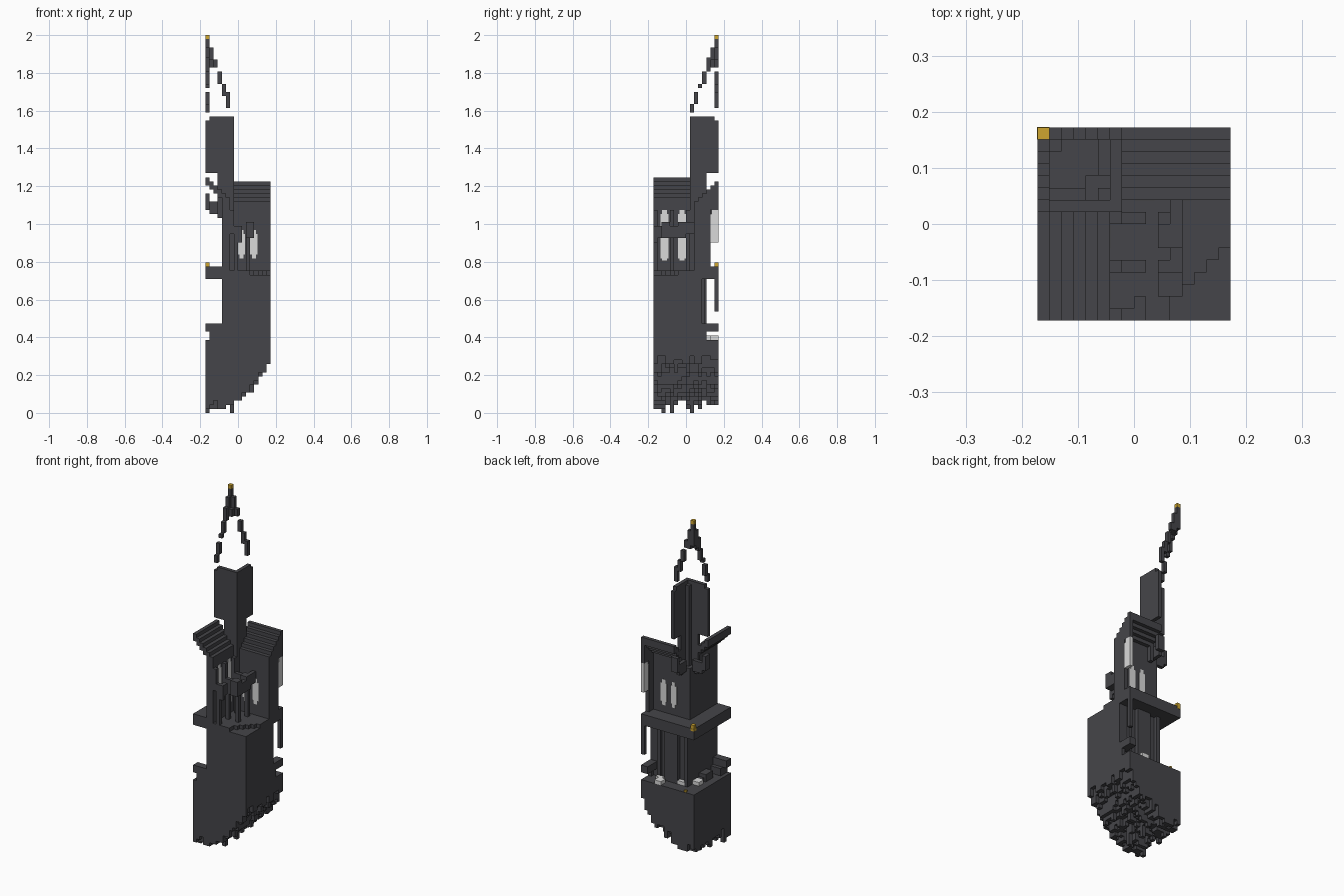
import bpy, bmesh, math, random

old = bpy.data.objects.get("Cube")
if old:
    bpy.data.objects.remove(old, do_unlink=True)

random.seed(4)
V = 2 / 93          # block size
N = 16              # blocks per side


def material(name, rgb):
    m = bpy.data.materials.new(name)
    m.use_nodes = True
    m.diffuse_color = (*rgb, 1)
    m.node_tree.nodes["Principled BSDF"].inputs["Base Color"].default_value = (*rgb, 1)
    return m


STONE = material("dark stone", (0.06, 0.06, 0.067))
GLASS = material("pale glass", (0.7, 0.7, 0.7))
GOLD = material("gold", (0.62, 0.38, 0.03))


def build(name, boxes, mat=STONE):
    """One object from boxes given as x, y and z block ranges."""
    bm = bmesh.new()
    for x0, x1, y0, y1, z0, z1 in boxes:
        geo = bmesh.ops.create_cube(bm, size=1)["verts"]
        for v in geo:
            v.co.x = ((x1 if v.co.x > 0 else x0) - N / 2) * V
            v.co.y = ((y1 if v.co.y > 0 else y0) - N / 2) * V
            v.co.z = (z1 if v.co.z > 0 else z0) * V
    me = bpy.data.meshes.new(name)
    bm.to_mesh(me)
    bm.free()
    me.materials.append(mat)
    ob = bpy.data.objects.new(name, me)
    bpy.context.collection.objects.link(ob)
    return ob


def swap(b):
    """Reflect a box across the diagonal through the spire corner."""
    x0, x1, y0, y1, z0, z1 = b
    return (N - y1, N - y0, N - x1, N - x0, z0, z1)


def both(boxes):
    return boxes + [swap(b) for b in boxes]


# Rock base with a ragged underside that climbs towards +x
ragged = [0, 0, 0, 1, 0, 1, 2, 2, 0, 1, 1, 0, 2, 1, 1, 1]
rock = []
for i in range(N):
    for j in range(N):
        low = 1 + ragged[j] * (1 if i < 11 else 0.3)
        if i > 4:
            low += (i - 4) ** 1.08 * 0.55
        if i > 11:
            low += (i - 11) * 0.8
        low += random.choice((0, 0, 0, 1, 1, 2))
        rock.append((i, i + 1, j, j + 1, round(low), 18))
rock += [(0, 1, 2, 3, 0, 8), (6, 7, 4, 5, 0, 8), (6, 7, 9, 10, 0, 8)]
build("rock_base", rock)

# Solid corner block and the L-shaped gallery floor
build("corner_block", [(4, 16, 0, 12, 18, 34)])
build("gallery_floor", both([(0, 4, 0, 16, 33, 36)]))
build("inner_terrace", [(4, 11, 0, 12, 34, 35)]
      + [(i, i + 1, i - 9, 12, 34, 35) for i in range(11, N)])

# Ledges at the open ends
build("end_ledges", both([(0, 4, 0, 2, 20, 22), (1, 4, 0, 3, 18, 20)])[:3]
      + [(15, 16, 12, 13, 18, 20)])
build("hanging_post", [(15, 16, 15, 16, 25, 33)])

# Hall columns
build("hall_columns", [(7, 11, 12, 13, 18, 33), (12.5, 13.5, 12, 12.6, 18, 33),
                       (4, 5, 12, 13, 18, 33)])
build("floor_stones", [(2, 4, 5, 8, 18, 20), (2.5, 4, 8, 9, 18, 19)])
build("pale_floor_stones", [(10, 12, 14, 16, 18, 19), (11, 13, 13, 14, 18, 19),
                            (5, 7, 12, 13, 18, 19), (2, 4, 9, 11, 18, 19)], GLASS)

# Wing walls with tall windows
build("wing_wall_y", [(4, 6, 0, 9, 34, 52)])
build("wing_wall_x", [(7, 16, 10, 12, 34, 52)])
windows = []
for a, b in ((1.7, 3.7), (6, 8)):
    windows += [(5, 6.05, a, b, 38, 49), (5, 6.05, a + 0.4, b - 0.4, 37.5, 50)]
for a, b in ((8, 9.7), (11, 12.8)):
    windows += [(a, b, 9.95, 12.1, 39, 44), (a + 0.4, b - 0.4, 9.95, 12.1, 38, 45)]
build("windows", windows, GLASS)

# End wall with its window
build("end_wall", [(15, 16, 12, 14, 36, 53), (15, 16, 14, 16, 50, 55)])
build("end_window", [(15.1, 16, 14, 16, 42, 49), (15.1, 16, 14.3, 16, 49, 50)], GLASS)

# Stepped roofs of both wings
build("roof_y", [(s, s + 1, 0, 10, 56 - s, 58 - s) for s in range(6)])
build("roof_x", [(6, 16, 15 - s, 16 - s, 55 - s, 57 - s) for s in range(6)])

# Flying buttresses with piers and broken linking beams
fly = []
for j in (0, 4, 8):
    fly += [(7, 8, j, j + 1, 34, 46), (6, 7, j, j + 1, 46, 50),
            (6, 9, j, j + 1, 44, 46), (8, 9, j, j + 1, 42, 45)]
fly += [(10, 12, 6, 8, 43, 47), (11, 12, 4, 6, 43, 46), (10, 12, 2, 4, 43, 47),
        (11, 12, 8, 10, 44, 47), (10, 11, 4, 5, 34, 46), (10, 11, 8, 9, 34, 46),
        (8, 9, 1, 2, 43, 46)]
build("flying_buttresses", fly)

# Crossing pier and tower walls
build("crossing_pier", [(4, 7, 9, 12, 34, 50), (5, 7, 9, 11, 50, 72)])
build("tower_walls", both([(3, 7, 9, 10, 48, 73), (1, 3, 9, 10, 59, 73),
                           (0, 1, 9, 10, 59, 72)]))

# Hanging ornament under the crossing arches
build("crossing_ornament", both([(0, 1, 9, 11, 50, 54), (1, 4, 10, 11, 49, 52)]))

# Open, broken spire ribs
ribs_x = [(5, 75, 79), (4, 78, 81), (3, 81, 84), (2, 85, 87), (1, 85, 90)]
ribs_y = [(6, 74, 76), (5, 76, 79), (4, 80, 81), (3, 81, 84), (2, 84, 87.5),
          (1, 85, 90)]
build("spire_ribs", [(s, s + 1, 15, 16, a, b) for s, a, b in ribs_x]
      + [swap((s, s + 1, 15, 16, a, b)) for s, a, b in ribs_y]
      + [(0, 1, 15, 16, 86, 92), (1, 2, 14, 15, 85, 87)])

# Gold finial and lamps
build("gold_finial", [(0, 1, 15, 16, 92, 93)], GOLD)
build("gold_lamp", [(0, 1, 15, 16, 36, 37), (-0.05, 1, 15, 16.05, 35.4, 36)], GOLD)
build("small_gold_lamp", [(2.5, 3.1, 15.3, 15.9, 18, 18.5)], GOLD)
